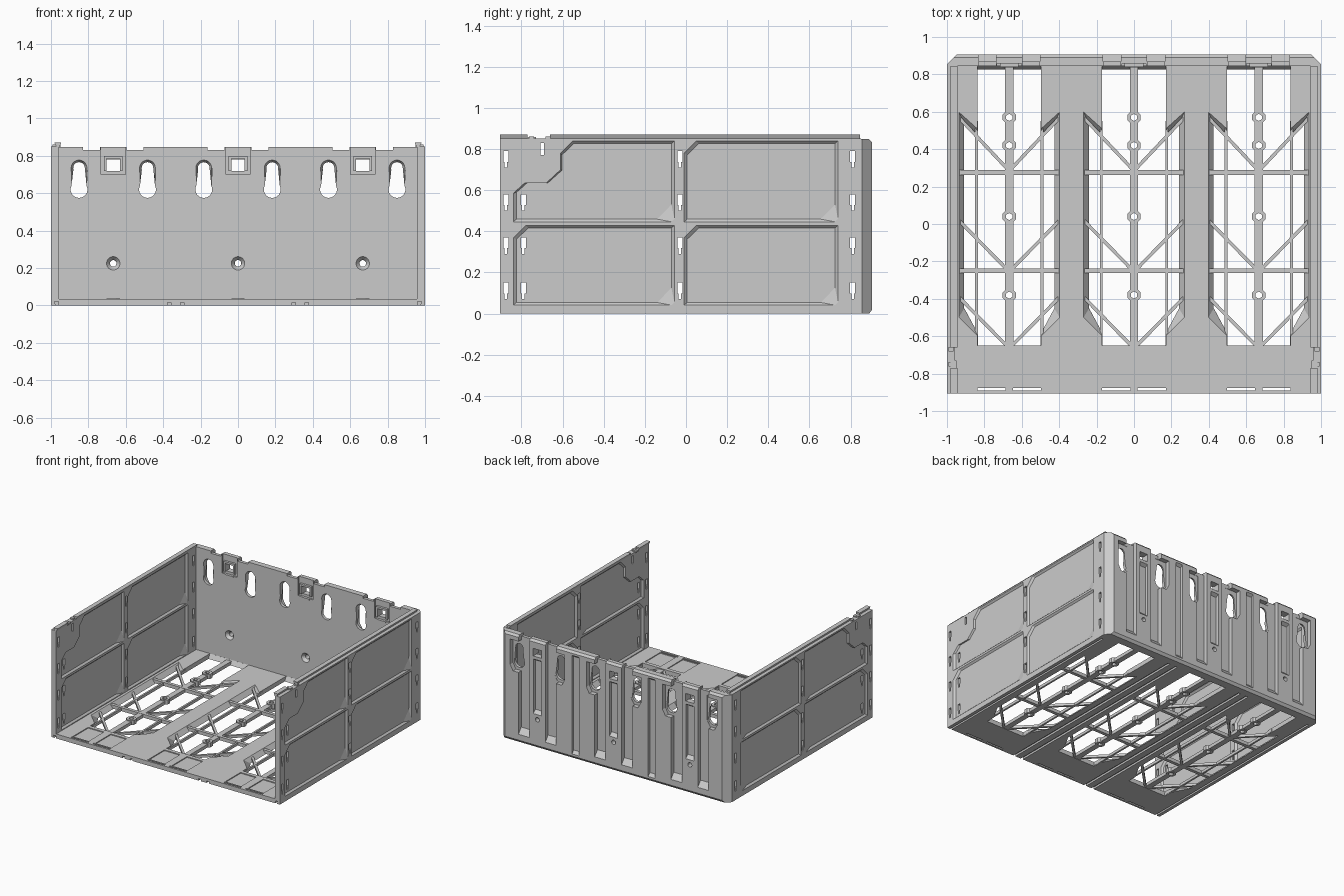
import bpy, bmesh
from math import sin, cos, pi

if "Cube" in bpy.data.objects:
    bpy.data.objects.remove(bpy.data.objects["Cube"])

MODULES = (-0.667, 0.0, 0.667)
AXES = {'x': lambda u, v, w: (w, u, v),
        'y': lambda u, v, w: (u, w, v),
        'z': lambda u, v, w: (u, v, w)}


def prism(bm, axis, pts, lo, hi, pts_hi=None):
    """Extrude an outline along an axis, optionally tapering to a second outline."""
    f = AXES[axis]
    a = [bm.verts.new(f(u, v, lo)) for u, v in pts]
    b = [bm.verts.new(f(u, v, hi)) for u, v in (pts_hi or pts)]
    n = len(a)
    faces = [bm.faces.new(a), bm.faces.new(b[::-1])]
    for i in range(n):
        j = (i + 1) % n
        faces.append(bm.faces.new((a[j], a[i], b[i], b[j])))
    bmesh.ops.recalc_face_normals(bm, faces=faces)


def rect(u0, u1, v0, v1):
    return [(u0, v0), (u1, v0), (u1, v1), (u0, v1)]


def box(bm, x0, x1, y0, y1, z0, z1):
    prism(bm, 'z', rect(min(x0, x1), max(x0, x1), y0, y1), z0, z1)


def ngon(u, v, r, n):
    return [(u + r * cos(2 * pi * (i + .5) / n), v + r * sin(2 * pi * (i + .5) / n)) for i in range(n)]


def bar(bm, p, q, w, z0, z1):
    dx, dy = q[0] - p[0], q[1] - p[1]
    d = (dx * dx + dy * dy) ** .5
    nx, ny = -dy / d * w / 2, dx / d * w / 2
    prism(bm, 'z', [(p[0] + nx, p[1] + ny), (q[0] + nx, q[1] + ny),
                    (q[0] - nx, q[1] - ny), (p[0] - nx, p[1] - ny)], z0, z1)


def finish(bm, name):
    me = bpy.data.meshes.new(name)
    bm.to_mesh(me)
    bm.free()
    ob = bpy.data.objects.new(name, me)
    bpy.context.collection.objects.link(ob)
    return ob


def apply(ob, mod):
    bpy.context.view_layer.objects.active = ob
    bpy.ops.object.modifier_apply(modifier=mod.name)


def cut(ob, bm):
    tool = finish(bm, "cutter")
    tool.hide_render = True
    m = ob.modifiers.new("cut", 'BOOLEAN')
    m.operation, m.solver, m.object = 'DIFFERENCE', 'EXACT', tool
    apply(ob, m)
    bpy.data.objects.remove(tool)


def mirror(ob):
    apply(ob, ob.modifiers.new("mirror", 'MIRROR'))


# Floor plate with three tapered openings
bm = bmesh.new()
box(bm, -.96, .96, -.905, .85, 0, .035)
floor = finish(bm, "floor")
half = [(.17, .845), (.17, .51), (.27, .60), (.27, -.50), (.17, -.60), (.17, -.65)]
half_low = [(.17, .825), (.17, .47), (.24, .54), (.24, -.45), (.17, -.58), (.17, -.65)]


def both(c, pts):
    return [(c + u, v) for u, v in pts] + [(c - u, v) for u, v in pts[::-1]]


bm = bmesh.new()
for c in MODULES:
    prism(bm, 'z', both(c, half_low), -.001, .036, both(c, half))
    for s in (-1, 1):
        box(bm, c + s * .02, c + s * .17, -.89, -.877, -.01, .05)     # thin front slots
        box(bm, c + s * .03, c + s * .168, -.87, -.68, .028, .05)     # shallow front pockets
for x in (-.333, .333):                                               # underside grooves
    box(bm, x - .045, x - .025, -1, .83, -.01, .015)
    box(bm, x + .025, x + .045, -1, .83, -.01, .015)
cut(floor, bm)

# Floor ribs: spine, rails, cross ribs and diagonal braces
bm = bmesh.new()
boss_y = (-.38, .04, .42, .57)
for c in MODULES:
    stops = [-.66] + [b for y in boss_y for b in (y - .028, y + .028)] + [.85]
    for a, b in zip(stops[::2], stops[1::2]):
        box(bm, c - .022, c + .022, a, b, .002, .028)
    for y in (-.25, .275):
        box(bm, c - .28, c + .28, y - .013, y + .013, .003, .03)
    for s in (-1, 1):
        box(bm, c + s * .168, c + s * .182, -.66, .55, .004, .026)
        for y0, y1 in ((.57, .30), (.02, -.24), (-.39, -.65)):
            bar(bm, (c + s * .27, y0), (c + s * .015, y1), .018, .005, .025)
finish(bm, "floor_ribs")

# Screw bosses along the spines
bm, holes = bmesh.new(), bmesh.new()
for c in MODULES:
    for y in boss_y:
        prism(bm, 'z', ngon(c, y, .038, 8), .0, .036)
        prism(holes, 'z', ngon(c, y, .019, 6), -.01, .05)
bosses = finish(bm, "floor_bosses")
cut(bosses, holes)

# Back wall: side profile run across, then chamfered corners and recesses
bm = bmesh.new()
prism(bm, 'x', [(.845, 0), (.89, 0), (.905, .02), (.905, .832), (.89, .848), (.845, .848)], -1, 1)
back = finish(bm, "back_wall")
bm = bmesh.new()
for s in (-1, 1):
    prism(bm, 'z', [(s * 1.01, .845), (s * .945, .91), (s * 1.01, .91)], -.1, 1)
for c in MODULES:
    for s in (-1, 1):
        a, b = sorted((c + s * .07, c + s * .165))
        prism(bm, 'x', [(.87, .9), (.87, .11), (.91, .06), (.91, .9)], a, b)   # back channels
    prism(bm, 'x', [(.88, .68), (.88, .29), (.91, .26), (.91, .70)], c - .035, c + .035)
for x in (-.333, .333):
    prism(bm, 'x', [(.885, .80), (.885, .06), (.91, .03), (.91, .82)], x - .03, x + .03)
cut(back, bm)

# Keyhole pockets on the back, top notches and socket recesses
bm = bmesh.new()
for c in MODULES:
    for s in (-1, 1):
        k = c + s * .183
        prism(bm, 'y', [(k - .055, .60), (k - .03, .555), (k + .03, .555), (k + .055, .60),
                        (k + .055, .80), (k - .055, .80)], .868, .95)
        box(bm, c + s * .072, c + s * .163, .8, .95, .83, .9)
    box(bm, c - .065, c + .065, .80, .858, .70, .9)
cut(back, bm)


def keyhole(x, r):
    """Round entry hole with a slot of half-width r above it."""
    pts = [(x + .045 * cos(t), .62 + .045 * sin(t)) for t in
           [pi * (.85 + 1.3 * i / 14) for i in range(15)]]
    return pts + [(x + r * cos(pi * i / 10), .735 + r * sin(pi * i / 10)) for i in range(11)]


bm = bmesh.new()
for c in MODULES:
    for s in (-1, 1):
        x = c + s * .183
        prism(bm, 'y', keyhole(x, .045), .84, .872, keyhole(x, .029))
    box(bm, c - .036, c + .036, .8, .95, .72, .78)
    prism(bm, 'y', ngon(c, .225, .04, 20), .84, .868, ngon(c, .225, .018, 20))
cut(back, bm)
bm = bmesh.new()
for c in MODULES:
    prism(bm, 'y', ngon(c, .225, .0175, 20), .8, .95)
cut(back, bm)

# Socket catches at the top of the back wall
bm = bmesh.new()
for c in MODULES:
    for s in (-1, 1):
        box(bm, c + s * .036, c + s * .05, .84, .868, .72, .80)
    box(bm, c - .05, c + .05, .84, .868, .785, .80)
    box(bm, c - .035, c + .035, .838, .855, .69, .70)
finish(bm, "back_sockets")

# Side wall with four recessed panels on both faces
bm = bmesh.new()
box(bm, .957, 1, -.905, .85, 0, .85)
wall = finish(bm, "side_walls")


def panel(bm, pts, y1, z0):
    us, vs = [p[0] for p in pts], [p[1] for p in pts]
    cu, cv = (min(us) + y1) / 2, (z0 + max(vs)) / 2
    inner = [(cu + (u - cu) * .96, cv + (v - cv) * .93) for u, v in pts]
    outer = pts + [(y1, z0 + .01), (y1 - .01, z0)]
    inner += [(y1 - .016, z0 + .085), (y1 - .085, z0 + .014)]
    prism(bm, 'x', inner, .987, 1.001, outer)
    prism(bm, 'x', outer, .956, .970, inner)


bm = bmesh.new()
for y0, y1, z0, z1 in ((-.84, -.055, .04, .43), (-.01, .74, .04, .43), (-.01, .74, .445, .84)):
    panel(bm, [(y0, z0), (y0, z1 - .06), (y0 + .06, z1), (y1, z1)], y1, z0)
panel(bm, [(-.84, .445), (-.84, .585), (-.785, .635), (-.68, .635), (-.61, .70),
           (-.61, .78), (-.55, .84), (-.055, .84)], -.055, .445)
cut(wall, bm)

# Mounting slots and lower rail groove
bm = bmesh.new()
for y in (-.875, -.79, -.03, .81):
    for z in (.75, .54, .33, .11):
        if y == -.79 and z == .75:
            continue
        prism(bm, 'x', [(y - .012, z + .04), (y - .012, z - .012), (y - .006, z - .012), (y - .006, z - .04),
                        (y + .006, z - .04), (y + .006, z - .012), (y + .012, z - .012), (y + .012, z + .04)], .9, 1.1)
box(bm, .9, 1.1, -.708, -.69, .77, .83)
prism(bm, 'y', [(.958, -.01), (.97, -.01), (.982, .02), (.959, .02)], -.95, .80)
cut(wall, bm)
mirror(wall)

# Dovetail rails on top of the side walls, with a clip in the gap
bm = bmesh.new()
for a, b in ((-.905, -.77), (-.66, .845)):
    prism(bm, 'y', [(.957, .845), (.970, .845), (.981, .87), (.945, .87)], a, b)
box(bm, .95, .98, -.77, -.73, .845, .858)
for y in (-.75, -.67):
    box(bm, .965, .993, y - .012, y + .012, .84, .86)
mirror(finish(bm, "top_rails"))
